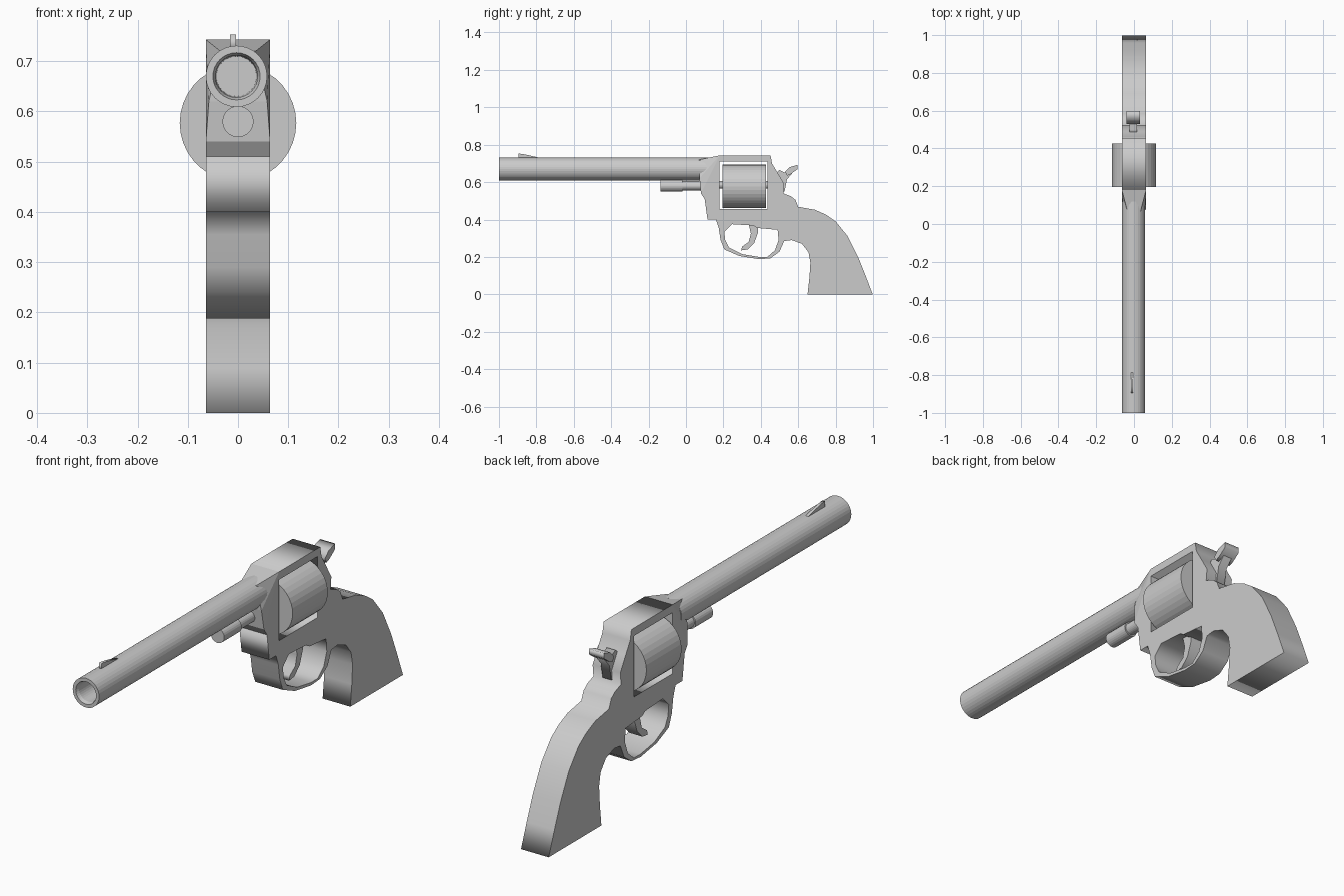
import bpy, bmesh, math

if "Cube" in bpy.data.objects:
    bpy.data.objects.remove(bpy.data.objects["Cube"])


def plate(name, outlines, half_width, x=0.0):
    """Side-view (y, z) outlines filled and extruded across x; inner outlines become holes."""
    cu = bpy.data.curves.new(name, 'CURVE')
    cu.dimensions = '2D'
    cu.fill_mode = 'BOTH'
    cu.extrude = half_width
    for pts in outlines:
        sp = cu.splines.new('POLY')
        sp.points.add(len(pts) - 1)
        for p, (y, z) in zip(sp.points, pts):
            p.co = (y, z, 0, 1)
        sp.use_cyclic_u = True
    ob = bpy.data.objects.new(name, cu)
    ob.rotation_euler = (math.pi / 2, 0, math.pi / 2)
    ob.location.x = x
    bpy.context.collection.objects.link(ob)
    bpy.ops.object.select_all(action='DESELECT')
    ob.select_set(True)
    bpy.context.view_layer.objects.active = ob
    bpy.ops.object.convert(target='MESH')
    return ob


def mesh_object(name, bm):
    bmesh.ops.recalc_face_normals(bm, faces=bm.faces)
    me = bpy.data.meshes.new(name)
    bm.to_mesh(me)
    bm.free()
    ob = bpy.data.objects.new(name, me)
    bpy.context.collection.objects.link(ob)
    return ob


def lathe(name, profile, z, sides=32, x=0.0):
    """Capped solid of revolution along y from (y, radius) pairs."""
    bm = bmesh.new()
    rings = []
    for y, r in profile:
        rings.append([bm.verts.new((x + r * math.cos(2 * math.pi * i / sides), y,
                                    z + r * math.sin(2 * math.pi * i / sides)))
                      for i in range(sides)])
    for a, b in zip(rings, rings[1:]):
        for i in range(sides):
            j = (i + 1) % sides
            bm.faces.new((a[i], a[j], b[j], b[i]))
    bm.faces.new(rings[0])
    bm.faces.new(rings[-1])
    return mesh_object(name, bm)


# Frame, trigger guard and grip in one slab
outer = [(.18, .743), (.18, .71), (.435, .71), (.435, .455), (.18, .455), (.18, .51),
         (.10, .51), (.115, .40), (.16, .40), (.175, .355), (.185, .29), (.205, .24),
         (.285, .205), (.39, .188), (.45, .192), (.50, .228), (.525, .285), (.565, .29),
         (.62, .27), (.655, .225), (.665, .17), (.66, .09), (.65, 0), (.998, 0),
         (.96, .10), (.92, .20), (.865, .31), (.80, .39), (.75, .425), (.69, .452),
         (.60, .468), (.585, .505), (.56, .525), (.52, .54), (.525, .59), (.49, .65),
         (.46, .70), (.452, .743)]
guard_hole = [(.205, .335), (.245, .375), (.36, .368), (.38, .355), (.49, .345), (.495, .29),
              (.475, .235), (.435, .20), (.39, .20), (.30, .215), (.23, .25), (.21, .29)]
plate("frame_and_grip", [outer, guard_hole], .064)

# Tapered front of the frame, blending into the barrel
bm = bmesh.new()
for w, y, z in [(.035, .07, .72), (.058, .072, .62), (.064, .08, .54), (.064, .10, .51),
                (.064, .18, .743), (.064, .18, .51)]:
    bm.verts.new((w, y, z))
    bm.verts.new((-w, y, z))
bmesh.ops.convex_hull(bm, input=bm.verts)
mesh_object("frame_shoulder", bm)

# Barrel with bore
lathe("barrel", [(-.86, .040), (-.985, .042), (-1, .047), (-1, .061), (.12, .061)], .67, x=-.003)

# Ejector rod housing
lathe("ejector_rod", [(-.135, .031), (-.02, .031), (-.02, .025), (.12, .025)], .58, 24)

# Cylinder and its axis pin
lathe("cylinder", [(.195, .116), (.427, .116)], .577, 36)
lathe("cylinder_pin", [(.16, .02), (.45, .02)], .585, 16)

# Front sight
plate("front_sight", [[(-.895, .72), (-.895, .753), (-.86, .748), (-.785, .731), (-.785, .72)]],
      .006, -.01)

# Trigger
plate("trigger", [[(.335, .375), (.385, .375), (.385, .33), (.365, .275), (.33, .24), (.295, .235),
                   (.30, .255), (.335, .28), (.347, .325)]], .03)

# Hammer stem and thumb spur
plate("hammer", [[(.47, .64), (.50, .665), (.53, .65), (.56, .68), (.57, .65), (.54, .615),
                  (.527, .55), (.48, .55)]], .02, -.004)
plate("hammer_spur", [[(.53, .655), (.555, .68), (.597, .693), (.597, .67), (.56, .643),
                       (.54, .635)]], .035, -.004)
